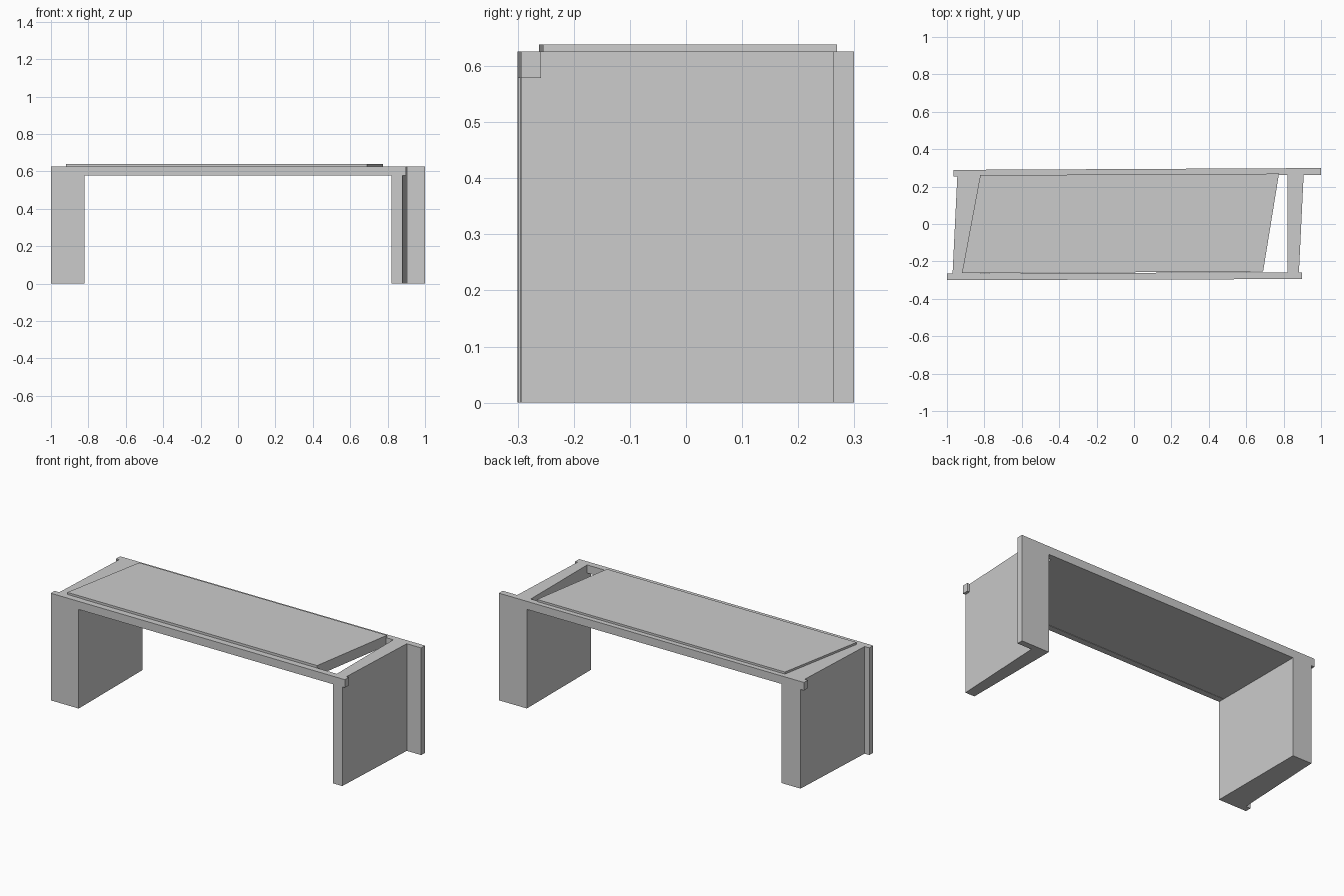
import bpy
import bmesh

cube = bpy.data.objects.get("Cube")
if cube:
    bpy.data.objects.remove(cube, do_unlink=True)

grey = bpy.data.materials.new("plain_grey")
grey.use_nodes = True
colour = (0.6, 0.6, 0.6, 1)
grey.diffuse_color = colour
grey.node_tree.nodes["Principled BSDF"].inputs["Base Color"].default_value = colour

FRAME_TOP, RAIL_BOTTOM, PANEL_TOP = 0.626, 0.579, 0.638
INNER = 0.82          # inner face of both legs
RAIL_DEPTH = 0.036


def front_y(x):
    """Outer face of the slightly skewed front rail."""
    return -0.297 + 0.003 * x


def back_y(x):
    """Outer face of the slightly skewed back rail."""
    return 0.294 + 0.005 * x


def prism(name, outline, bottom, top):
    """Extrude a plan outline between two heights."""
    bm = bmesh.new()
    base = bm.faces.new([bm.verts.new((x, y, bottom)) for x, y in outline])
    lifted = bmesh.ops.extrude_face_region(bm, geom=[base])["geom"]
    for v in lifted:
        if isinstance(v, bmesh.types.BMVert):
            v.co.z = top
    bmesh.ops.recalc_face_normals(bm, faces=bm.faces)
    mesh = bpy.data.meshes.new(name)
    bm.to_mesh(mesh)
    bm.free()
    mesh.materials.append(grey)
    obj = bpy.data.objects.new(name, mesh)
    bpy.context.collection.objects.link(obj)
    return obj


def rail(name, edge, depth, x0, x1):
    """Horizontal strip following a front or back edge."""
    prism(name, [(x0, edge(x0)), (x1, edge(x1)),
                 (x1, edge(x1) + depth), (x0, edge(x0) + depth)],
          RAIL_BOTTOM, FRAME_TOP)


# Legs, each with one full-height flange at an outer corner
prism("right_leg", [(-1, front_y(-1)), (-INNER, front_y(-INNER)),
                    (-INNER, back_y(-INNER)), (-0.943, back_y(-0.943)),
                    (-0.97, front_y(-1) + RAIL_DEPTH),
                    (-1, front_y(-1) + RAIL_DEPTH)], 0, FRAME_TOP)
prism("left_leg", [(INNER, front_y(INNER)), (0.88, front_y(0.88)),
                   (0.907, back_y(1) - RAIL_DEPTH),
                   (1, back_y(1) - RAIL_DEPTH), (1, back_y(1)),
                   (INNER, back_y(INNER))], 0, FRAME_TOP)

# Rails between the legs, and the short ends that stick out past them
rail("front_rail", front_y, RAIL_DEPTH, -INNER, INNER)
rail("back_rail", back_y, -RAIL_DEPTH, -INNER, INNER)
rail("front_rail_end", front_y, RAIL_DEPTH, 0.88, 0.897)
rail("back_rail_end", back_y, -RAIL_DEPTH, -0.965, -0.943)

# Skewed top panel, leaving a wedge-shaped gap beside the left leg
prism("top_panel", [(-0.92, -0.262), (0.69, -0.255),
                    (0.775, 0.269), (-0.822, 0.261)],
      RAIL_BOTTOM, PANEL_TOP)
